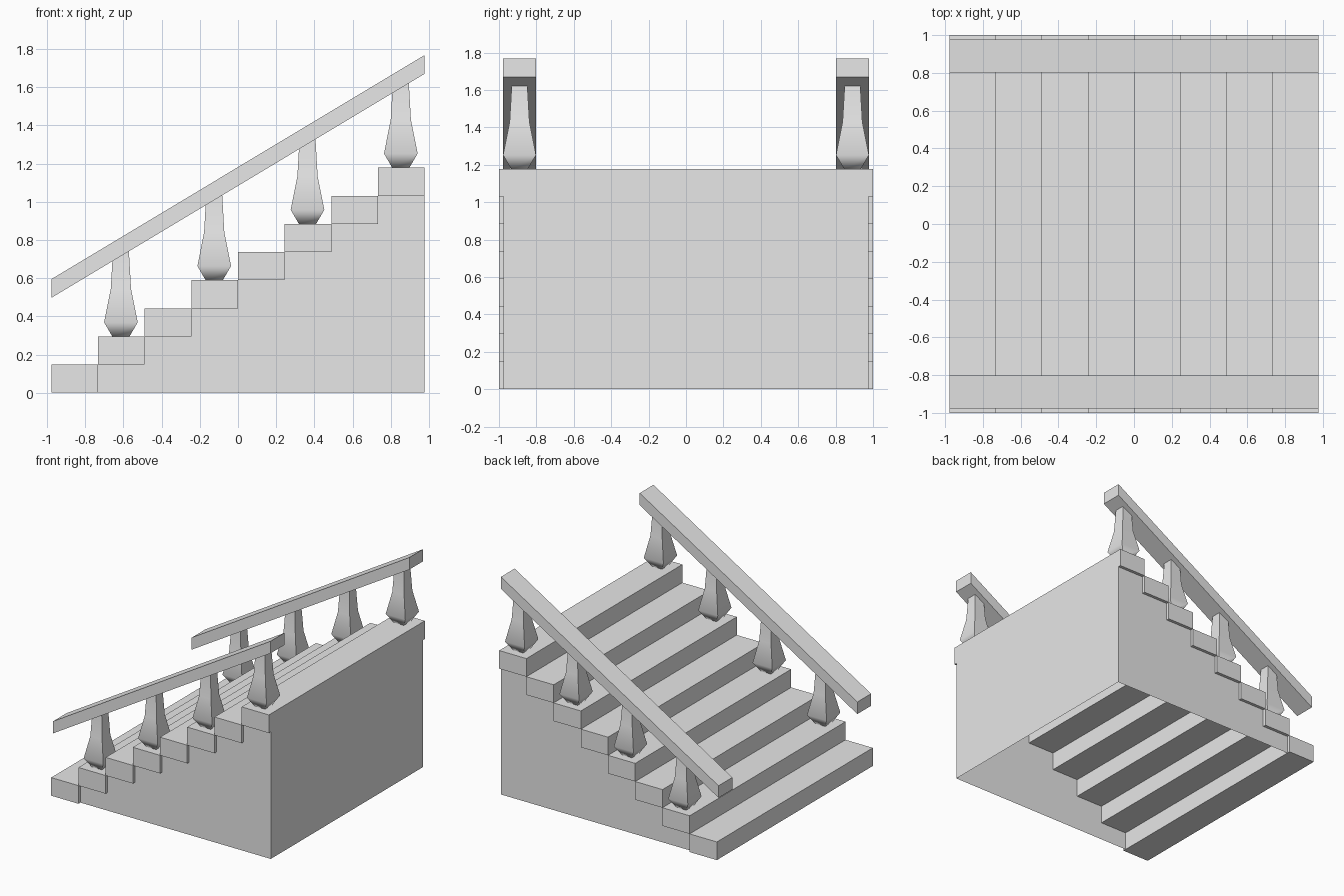
import bpy
import bmesh
import math

STEPS, RUN, RISE = 8, 0.2443, 0.1473
X0 = -RUN * STEPS / 2
WALL_Y = 0.975

if "Cube" in bpy.data.objects:
    bpy.data.objects.remove(bpy.data.objects["Cube"])

grey = bpy.data.materials.new("stone grey")
grey.use_nodes = True
colour = (0.8, 0.8, 0.8, 1)
grey.diffuse_color = colour
grey.node_tree.nodes["Principled BSDF"].inputs["Base Color"].default_value = colour


def finish(name, bm):
    mesh = bpy.data.meshes.new(name)
    bm.to_mesh(mesh)
    bm.free()
    mesh.materials.append(grey)
    obj = bpy.data.objects.new(name, mesh)
    bpy.context.collection.objects.link(obj)
    return obj


def extrude_profile(name, points, y0, y1):
    """Solid made by sweeping an xz outline from y0 to y1."""
    bm = bmesh.new()
    face = bm.faces.new([bm.verts.new((x, y0, z)) for x, z in points])
    swept = bmesh.ops.extrude_face_region(bm, geom=[face])["geom"]
    verts = [v for v in swept if isinstance(v, bmesh.types.BMVert)]
    bmesh.ops.translate(bm, vec=(0, y1 - y0, 0), verts=verts)
    bmesh.ops.recalc_face_normals(bm, faces=bm.faces[:])
    return finish(name, bm)


# Treads: overhang the side walls slightly
for i in range(STEPS):
    x, z = X0 + i * RUN, i * RISE
    outline = [(x, z), (x + RUN, z), (x + RUN, z + RISE), (x, z + RISE)]
    extrude_profile(f"step_{i + 1}", outline, -1, 1)

# Thin side walls under the treads, and the tall back wall; open below
outline = [(-X0, 0), (X0 + RUN, 0)]
for i in range(1, STEPS):
    outline += [(X0 + i * RUN, i * RISE), (X0 + (i + 1) * RUN, i * RISE)]
for name, side in (("left_side_wall", 1), ("right_side_wall", -1)):
    bm = bmesh.new()
    face = bm.faces.new([bm.verts.new((x, side * WALL_Y, z)) for x, z in outline])
    face.normal_update()
    if face.normal.y * side < 0:
        face.normal_flip()
    finish(name, bm)

bm = bmesh.new()
top = (STEPS - 1) * RISE
corners = [(-WALL_Y, 0), (WALL_Y, 0), (WALL_Y, top), (-WALL_Y, top)]
bm.faces.new([bm.verts.new((-X0, y, z)) for y, z in corners])
finish("tall_end_wall", bm)

# Balusters: square section, (half width, height) rings
RINGS = [(0.045, 0), (0.088, 0.074), (0.053, 0.25), (0.041, 0.46)]


def baluster(name, x, y, z):
    bm = bmesh.new()
    rings = [[bm.verts.new((x + sx * r, y + sy * r, z + h))
              for sx, sy in ((-1, -1), (1, -1), (1, 1), (-1, 1))]
             for r, h in RINGS]
    for low, high in zip(rings, rings[1:]):
        for k in range(4):
            n = (k + 1) % 4
            bm.faces.new((low[k], low[n], high[n], high[k]))
    bm.faces.new(rings[0][::-1])
    bm.faces.new(rings[-1])
    obj = finish(name, bm)
    bpy.ops.object.select_all(action="DESELECT")
    obj.select_set(True)
    bpy.context.view_layer.objects.active = obj
    bpy.ops.object.shade_smooth_by_angle(angle=math.radians(60))


# Handrails with a baluster on every second step
rail = [(X0, 0.497), (-X0, 1.67), (-X0, 1.768), (X0, 0.595)]
for label, side in (("left", 1), ("right", -1)):
    extrude_profile(f"{label}_handrail", rail, side * 0.802, side * 0.978)
    for k in range(4):
        step = 2 * k + 1
        baluster(f"{label}_baluster_{k + 1}", X0 + (step + 0.49) * RUN,
                 side * 0.89, (step + 1) * RISE)
